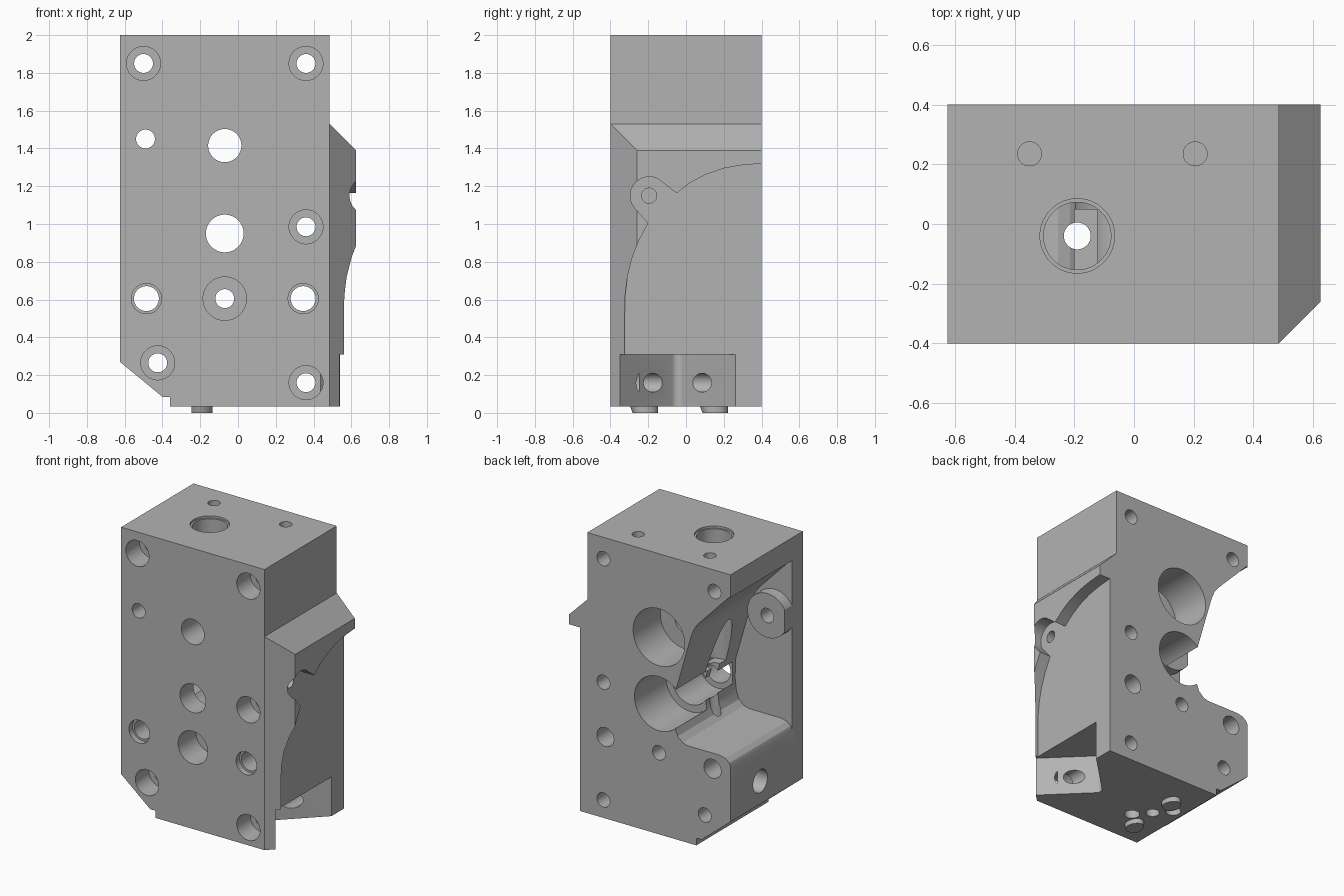
import bpy, bmesh, math

cube = bpy.data.objects.get("Cube")
if cube:
    bpy.data.objects.remove(cube, do_unlink=True)

grey = bpy.data.materials.new("machined_grey")
grey.use_nodes = True
grey.diffuse_color = (0.45, 0.45, 0.45, 1)
grey.node_tree.nodes["Principled BSDF"].inputs["Base Color"].default_value = (0.45, 0.45, 0.45, 1)


def place(axis, u, v, w):
    return {"x": (w, u, v), "y": (u, w, v), "z": (u, v, w)}[axis]


def prism(name, pts, axis, lo, hi):
    """Extrude a flat outline along an axis."""
    bm = bmesh.new()
    a = [bm.verts.new(place(axis, u, v, lo)) for u, v in pts]
    b = [bm.verts.new(place(axis, u, v, hi)) for u, v in pts]
    bm.faces.new(a)
    bm.faces.new(b)
    for i in range(len(pts)):
        j = (i + 1) % len(pts)
        bm.faces.new((a[i], a[j], b[j], b[i]))
    bmesh.ops.recalc_face_normals(bm, faces=bm.faces)
    me = bpy.data.meshes.new(name)
    bm.to_mesh(me)
    bm.free()
    me.materials.append(grey)
    ob = bpy.data.objects.new(name, me)
    bpy.context.collection.objects.link(ob)
    return ob


def arc(u, v, r, start, end, n):
    return [(u + r * math.cos(math.radians(start + (end - start) * i / n)),
             v + r * math.sin(math.radians(start + (end - start) * i / n))) for i in range(n + 1)]


def rod(name, u, v, r, axis, lo, hi, n=40):
    return prism(name, arc(u, v, r, 4, 364, n)[:-1], axis, lo, hi)


def boolean(ob, tool, op="DIFFERENCE"):
    mod = ob.modifiers.new("cut", "BOOLEAN")
    mod.operation = op
    mod.solver = "EXACT"
    mod.object = tool
    bpy.context.view_layer.objects.active = ob
    bpy.ops.object.modifier_apply(modifier=mod.name)
    bpy.data.objects.remove(tool, do_unlink=True)


# Main block: side outline crossed with plan outline
body = prism("valve_block", [(-.36, .035), (.625, .035), (.625, 1.39), (.485, 1.53), (.485, 2),
                             (-.625, 2), (-.625, .27), (-.4, .085), (-.36, .085)], "y", -.4, .4)
boolean(body, prism("plan", [(-.7, -.4), (.485, -.4), (.625, -.26), (.625, .5), (-.7, .5)],
                    "z", -.1, 2.1), "INTERSECT")

# Shallow side recess with curved rim
rim = [(.5, .2), (.5, 1.325), (.4, 1.32), (.3, 1.312), (.2, 1.295), (.1, 1.26), (.02, 1.217), (-.05, 1.163)]
rim += arc(-.195, 1.15, .1, 45, 215, 16)
rim += [(-.2, 1.005), (-.25, .91), (-.285, .82), (-.31, .72), (-.322, .62), (-.325, .5), (-.325, .2)]
boolean(body, prism("side_recess", rim, "x", .54, .8))
boolean(body, prism("foot_cut", [(-.5, -.1), (.5, -.1), (.5, .31), (-.5, .31)], "x", .54, .8))

# V notch at the lower side
boolean(body, prism("notch", [(.7, -.51)] + arc(.285, -.045, .04, 225, 135, 6) + [(.7, .42)], "z", -.1, .31))

# Open cavity, leaving a round boss standing on its inner wall
cavity = prism("cavity", [(-.8, 1.84), (-.615, 1.84), (-.375, 1.59), (-.345, 1.55), (-.32, 1.49), (-.187, 1.03),
                          (-.185, .9), (-.195, .81), (-.215, .76), (-.255, .725), (-.29, .715), (-.54, .715),
                          (-.585, .705), (-.615, .68), (-.63, .645), (-.8, .645)], "y", -.28, .6)
boolean(cavity, rod("boss", -.49, 1.45, .155, "y", -.4, -.2))
boolean(body, cavity)

# Back bores, stepped towards the front: x, z, radius, start depth
for x, z, r, y in [(-.07, 1.415, .2, .1), (-.07, .95, .19, .05), (-.07, .95, .14, -.25)]:
    boolean(body, rod("bore", x, z, r, "y", y, .6))

# Holes through the front: x, z, hole radius, counterbore radius, counterbore depth
for x, z, r, cr, d in [(-.5, 1.85, .05, .09, .15), (.36, 1.85, .05, .09, .15), (.36, .985, .05, .09, .15),
                       (.36, .16, .05, .09, .15), (-.425, .265, .05, .09, .15), (-.07, .605, .05, .115, .2),
                       (-.485, .605, .066, .08, .04), (.345, .605, .066, .08, .04),
                       (-.49, 1.45, .05, 0, 0), (-.07, 1.415, .088, 0, 0), (-.07, .95, .1, 0, 0)]:
    boolean(body, rod("hole", x, z, r, "y", -.6, .6))
    if cr:
        boolean(body, rod("counterbore", x, z, cr, "y", -.6, -.4 + d))

# Top port, two top screw holes and the bottom ports: x, y, radius, low, high
for x, y, r, lo, hi in [(-.19, -.04, .125, 1.985, 2.2), (-.19, -.04, .113, 1.08, 2.2), (-.19, -.04, .045, -.2, 1.3),
                        (-.35, .235, .04, 1.8, 2.2), (.205, .235, .04, 1.8, 2.2),
                        (-.28, .06, .05, -.2, .25), (-.1, -.14, .05, -.2, .25)]:
    boolean(body, rod("port", x, y, r, "z", lo, hi))

# Side holes
boolean(body, rod("side_hole", -.195, 1.15, .04, "x", .35, .8))
boolean(body, rod("side_hole", .07, .43, .08, "x", -.8, -.4))

# Short locating pegs under the base
pegs = []
for i, y in enumerate((-.225, .145)):
    peg = rod(f"base_peg_{i + 1}", 0, 0, 1, "z", 0, .05)
    for v in peg.data.vertices:
        taper = .75 if v.co.z < .01 and v.co.y < 0 else 1
        v.co.x = v.co.x * .055 - .19
        v.co.y = v.co.y * .077 * taper + y
    pegs.append(peg)

# Smooth curved walls, sharp edges kept
bpy.ops.object.select_all(action="DESELECT")
for ob in [body] + pegs:
    ob.select_set(True)
bpy.context.view_layer.objects.active = body
bpy.ops.object.shade_smooth_by_angle(angle=math.radians(25))
